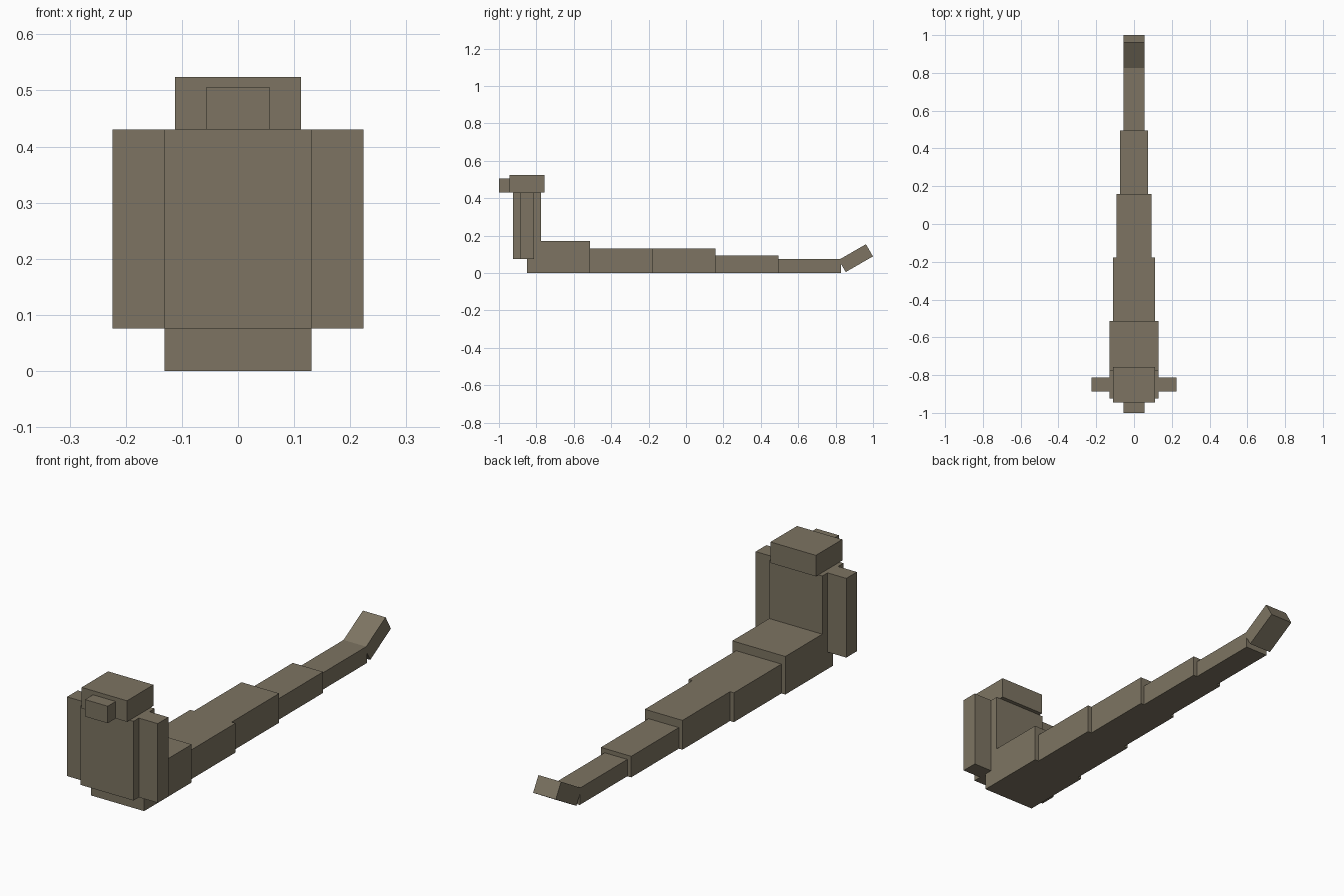
import bpy
import math
from mathutils import Matrix, Vector

cube = bpy.data.objects.get("Cube")
if cube:
    bpy.data.objects.remove(cube, do_unlink=True)

# Single flat colour
COLOUR = (0.205, 0.175, 0.122, 1.0)
stone = bpy.data.materials.new("brown_grey")
stone.use_nodes = True
stone.diffuse_color = COLOUR
shader = next(n for n in stone.node_tree.nodes if n.type == "BSDF_PRINCIPLED")
shader.inputs["Base Color"].default_value = COLOUR
shader.inputs["Roughness"].default_value = 0.9


def box(name, x, y, z, tilt=0.0):
    """Box from (low, high) ranges, tilted about its centre on the x axis."""
    low, high = (Vector(corner) for corner in zip(x, y, z))
    bpy.ops.mesh.primitive_cube_add(size=1, location=(low + high) / 2)
    part = bpy.context.object
    part.name = part.data.name = name
    part.data.transform(Matrix.Rotation(tilt, 4, "X") @ Matrix.Diagonal((*(high - low), 1)))
    part.data.materials.append(stone)
    return part


def centred(name, half, y, z, tilt=0.0):
    return box(name, (-half, half), y, z, tilt)


# Upright body, head and snout
centred("torso", 0.131, (-0.925, -0.775), (0.076, 0.43))
centred("head", 0.112, (-0.944, -0.757), (0.43, 0.524))
centred("snout", 0.056, (-1.0, -0.944), (0.43, 0.506))

# Arms, flush with the torso sides
for name, side in (("left_arm", 1), ("right_arm", -1)):
    box(name, sorted((side * 0.131, side * 0.224)), (-0.887, -0.812), (0.076, 0.43))

# Tail tapering backwards in equal lengths: half width, height
START, LENGTH = -0.85, 0.336
segments = [(0.131, 0.17), (0.112, 0.131), (0.093, 0.131), (0.075, 0.094), (0.056, 0.075)]
for i, (half, height) in enumerate(segments):
    y = START + i * LENGTH
    centred(f"tail_segment_{i + 1}", half, (y, y + LENGTH), (0, height))

# Upturned tail tip
centred("tail_tip", 0.056, (0.824, 0.992), (0.042, 0.117), math.radians(30))
